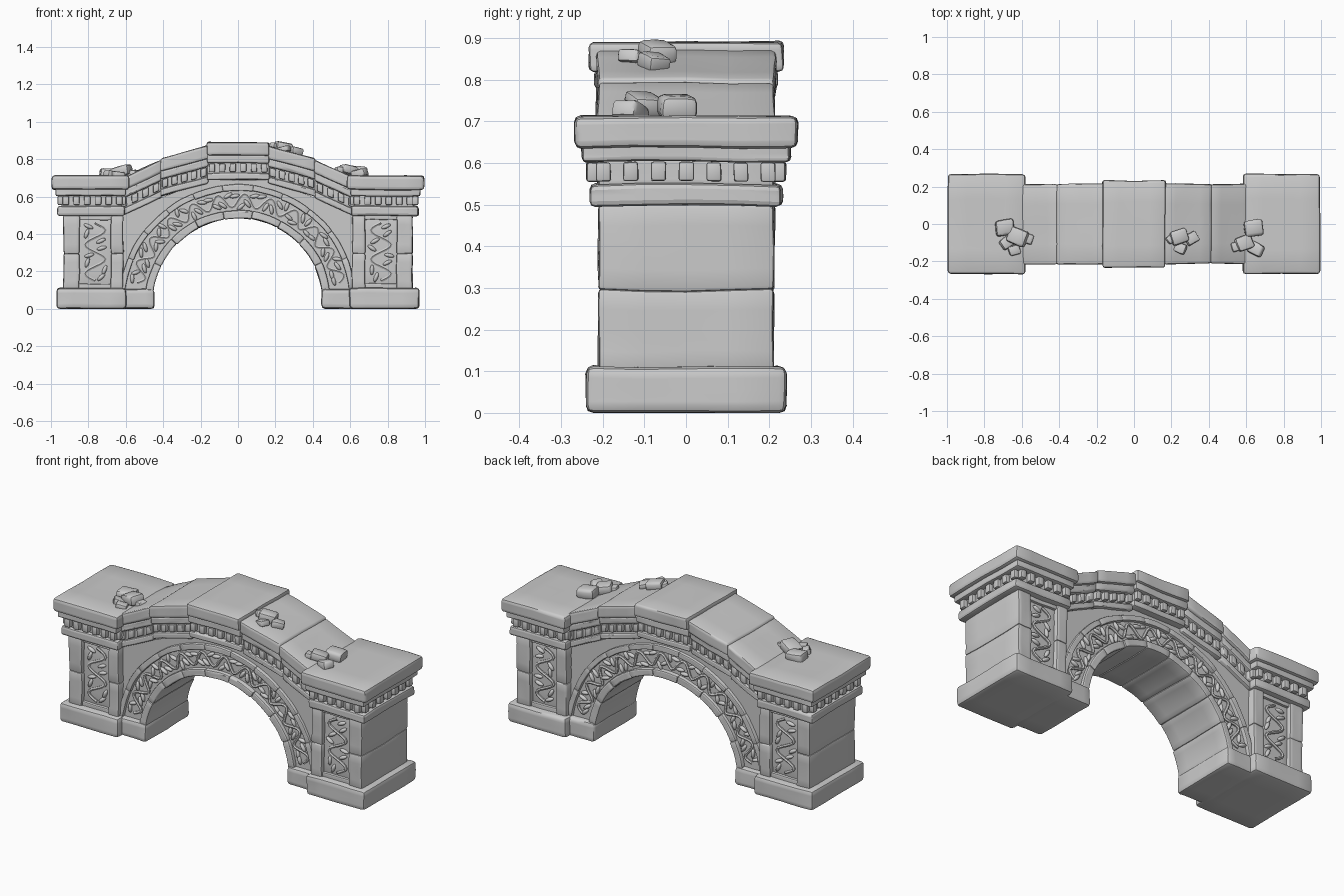
import bpy, bmesh, math, random
from mathutils import Vector, Matrix, noise

random.seed(4)
if "Cube" in bpy.data.objects:
    bpy.data.objects.remove(bpy.data.objects["Cube"])

grey = bpy.data.materials.new("weathered grey stone")
grey.use_nodes = True
grey.diffuse_color = (0.6, 0.6, 0.6, 1)
for node in grey.node_tree.nodes:
    if node.type == 'BSDF_PRINCIPLED':
        node.inputs["Base Color"].default_value = (0.6, 0.6, 0.6, 1)
        node.inputs["Roughness"].default_value = 0.9

ARCH_Z = 0.03


def finish(name, bm):
    """Turn a bmesh into a smooth-shaded stone object."""
    bmesh.ops.recalc_face_normals(bm, faces=bm.faces[:])
    mesh = bpy.data.meshes.new(name)
    bm.to_mesh(mesh)
    bm.free()
    mesh.materials.append(grey)
    mesh.shade_smooth()
    mesh.set_sharp_from_angle(angle=math.radians(42))
    obj = bpy.data.objects.new(name, mesh)
    bpy.context.scene.collection.objects.link(obj)


def add_stone(bm, lo, hi, warp=None, bevel=0.012, rough=0.005, cuts=3):
    """Add a rounded, worn block between two corners, optionally warped."""
    tmp = bmesh.new()
    bmesh.ops.create_cube(tmp, size=1)
    if cuts:
        bmesh.ops.subdivide_edges(tmp, edges=tmp.edges[:], cuts=cuts, use_grid_fill=True)
    sharp = [e for e in tmp.edges if e.calc_face_angle(0) > 1]
    for v in tmp.verts:
        p = Vector([a + (c + 0.5) * (b - a) for a, b, c in zip(lo, hi, v.co)])
        v.co = warp(p) if warp else p
    bmesh.ops.recalc_face_normals(tmp, faces=tmp.faces[:])
    bmesh.ops.bevel(tmp, geom=sharp, offset=bevel, segments=2, profile=0.5,
                    affect='EDGES', clamp_overlap=True)
    for v in tmp.verts:
        v.co += noise.noise_vector(v.co * 5) * rough + noise.noise_vector(v.co * 17) * rough * 0.5
        v.co.z = max(v.co.z, 0)
    mesh = bpy.data.meshes.new("scratch")
    tmp.to_mesh(mesh)
    tmp.free()
    bm.from_mesh(mesh)
    bpy.data.meshes.remove(mesh)


def mirrored(s):
    return lambda p: Vector((p.x * s, p.y, p.z))


def bent(p):
    """Map (angle, y, radius) onto the arch."""
    return Vector((p.z * math.cos(p.x), p.y, ARCH_Z + p.z * math.sin(p.x)))


# Pillars: plinth, coursed posts, recessed panel core and stacked capital
def build_pillar(side, s):
    m = mirrored(s)

    def part(name, boxes, **kw):
        bm = bmesh.new()
        for x0, x1, y, z0, z1 in boxes:
            add_stone(bm, (x0, -y, z0), (x1, y, z1), m, **kw)
        finish(side + "_" + name, bm)

    part("plinth", [(0.595, 0.97, 0.24, 0, 0.112), (0.447, 0.64, 0.2, 0, 0.107)], bevel=0.018)
    part("pillar_core", [(0.65, 0.87, 0.185, 0.1, 0.5)])
    part("pillar_posts", [(a, b, 0.21, z0, z1) for a, b in ((0.612, 0.68), (0.848, 0.933))
                          for z0, z1 in ((0.1, 0.296), (0.294, 0.5))], bevel=0.009)
    part("panel_rails", [(0.67, 0.86, 0.2, 0.1, 0.135), (0.67, 0.86, 0.2, 0.475, 0.5)], bevel=0.006)
    part("capital_neck", [(0.605, 0.965, 0.23, 0.497, 0.55)], bevel=0.016)
    part("capital_frieze", [(0.62, 0.942, 0.212, 0.54, 0.615)])
    part("capital_moulding", [(0.6, 0.975, 0.25, 0.603, 0.645)], bevel=0.014)
    part("capital_slab", [(0.582, 0.995, 0.267, 0.636, 0.712)], bevel=0.016)

    bm = bmesh.new()
    small = dict(bevel=0.006, rough=0.003, cuts=0)
    for i in range(6):
        x = 0.635 + i * 0.057
        for y in (-0.222, 0.222):
            add_stone(bm, (x - 0.017, y - 0.017, 0.556), (x + 0.017, y + 0.017, 0.602), m, **small)
    for i in range(7):
        y = -0.198 + i * 0.066
        for x in (0.615, 0.948):
            add_stone(bm, (x - 0.016, y - 0.018, 0.556), (x + 0.016, y + 0.018, 0.602), m, **small)
    finish(side + "_capital_dentils", bm)


build_pillar("left", 1)
build_pillar("right", -1)

# Spandrel wall: strip from the arch opening up to the sloping entablature
pairs = [((0.47, ARCH_Z), (0.64, ARCH_Z))]
for i in range(49):
    a = math.pi * i / 48
    x = 0.64 * math.cos(a)
    pairs.append(((0.47 * math.cos(a), ARCH_Z + 0.47 * math.sin(a)),
                  (x, 0.69 - max(0, abs(x) - 0.17) * 0.4)))
pairs.append(((-0.47, ARCH_Z), (-0.64, ARCH_Z)))
bm = bmesh.new()
rows = [[bm.verts.new((x, y, z)) for y in (-0.168, 0.168) for x, z in pair] for pair in pairs]
for (a, b, c, d), (e, f, g, h) in zip(rows, rows[1:]):
    for quad in ((a, b, f, e), (c, g, h, d), (a, e, g, c), (b, d, h, f)):
        bm.faces.new(quad)
bmesh.ops.remove_doubles(bm, verts=bm.verts[:], dist=0.0001)
finish("spandrel_wall", bm)


# Arch rings made of separate voussoirs
def ring(name, r0, r1, y, count, bevel):
    bm = bmesh.new()
    start, end = 0.13, math.pi - 0.13
    step = (end - start) / count
    for i in range(count):
        y2 = y + random.uniform(-0.004, 0.004)
        r = r0 + random.uniform(-0.003, 0.003)
        add_stone(bm, (start + i * step, -y2, r), (start + (i + 1) * step + 0.004, y2, r1),
                  bent, bevel=bevel, rough=0.004, cuts=4)
    finish(name, bm)


ring("arch_inner_rim", 0.455, 0.497, 0.19, 9, 0.009)
ring("arch_outer_moulding", 0.602, 0.634, 0.186, 11, 0.01)


# Carved relief: winding vine with leaves along a band on both faces
def carving(name, band, face_y, length, width):
    bm = bmesh.new()
    waves = max(2, round(length / 0.15))
    for side in (-1, 1):
        curve = bpy.data.curves.new("vine", 'CURVE')
        curve.dimensions = '3D'
        curve.bevel_depth = 0.009
        curve.bevel_resolution = 1
        count = waves * 12 + 1
        line = curve.splines.new('POLY')
        line.points.add(count - 1)
        for i, point in enumerate(line.points):
            t = i / (count - 1)
            x, z = band(t, width * 0.36 * math.sin(t * waves * math.tau))
            point.co = (x, side * face_y, z, 1)
        obj = bpy.data.objects.new("vine", curve)
        bpy.context.scene.collection.objects.link(obj)
        graph = bpy.context.evaluated_depsgraph_get()
        mesh = bpy.data.meshes.new_from_object(obj.evaluated_get(graph))
        bm.from_mesh(mesh)
        bpy.data.objects.remove(obj)
        bpy.data.meshes.remove(mesh)
        for i in range(waves * 4):
            t = (i + 0.5) / (waves * 4)
            away = -1 if math.sin(t * waves * math.tau) > 0 else 1
            x, z = band(t, away * width * random.uniform(0.15, 0.34))
            place = (Matrix.Translation((x, side * face_y, z))
                     @ Matrix.Rotation(random.uniform(0, math.pi), 4, 'Y')
                     @ Matrix.Diagonal((0.028, 0.013, 0.011, 1)))
            bmesh.ops.create_icosphere(bm, subdivisions=2, radius=1, matrix=place)
    finish(name, bm)


def arch_band(t, w):
    a = 0.2 + t * (math.pi - 0.4)
    return (0.55 + w) * math.cos(a), ARCH_Z + (0.55 + w) * math.sin(a)


carving("arch_carving", arch_band, 0.17, 1.6, 0.1)
for side, s in (("left", 1), ("right", -1)):
    carving(side + "_panel_carving", lambda t, w, s=s: (s * (0.764 + w), 0.15 + t * 0.31),
            0.187, 0.31, 0.15)


# Entablature: five stepped sections following the rise of the arch
def sloped(x0, z0, x1, z1, s):
    return lambda p: Vector((p.x * s, p.y, p.z + z0 + (p.x - x0) / (x1 - x0) * (z1 - z0)))


sections = [("centre", 1, (-0.168, 0.89, 0.168, 0.89), 0.018)]
for side, s in (("left", 1), ("right", -1)):
    sections += [(side + "_upper", s, (0.16, 0.873, 0.415, 0.803), 0),
                 (side + "_lower", s, (0.41, 0.797, 0.635, 0.692), 0)]
layers = (("slab", 0.214, -0.07, 0), ("moulding", 0.2, -0.112, -0.066),
          ("frieze", 0.172, -0.172, -0.1), ("fascia", 0.187, -0.202, -0.166))
for name, s, (x0, z0, x1, z1), extra in sections:
    warp = sloped(x0, z0, x1, z1, s)
    for layer, y, low, high in layers:
        bm = bmesh.new()
        add_stone(bm, (x0, -y - extra, low), (x1, y + extra, high), warp, bevel=0.011)
        finish(name + "_" + layer, bm)
    bm = bmesh.new()
    count = round((x1 - x0) / 0.055)
    for i in range(count):
        x = x0 + (i + 0.5) * (x1 - x0) / count
        for side in (-1, 1):
            y = side * (0.178 + extra)
            add_stone(bm, (x - 0.016, y - 0.016, -0.16), (x + 0.016, y + 0.016, -0.114),
                      warp, bevel=0.006, rough=0.003, cuts=0)
    finish(name + "_dentils", bm)


# Rubble lying on top
def rubble(name, pieces):
    bm = bmesh.new()
    for x, y, z, size, turn in pieces:
        spin = Matrix.Rotation(turn, 3, 'Z') @ Matrix.Rotation(turn * 0.6, 3, 'Y')
        half = Vector((size, size * 0.85, size * 0.55))
        add_stone(bm, -half, half, lambda p: spin @ p + Vector((x, y, z)),
                  bevel=size * 0.3, rough=0.008, cuts=1)
    finish(name, bm)


rubble("right_rubble", [(-0.69, -0.02, 0.725, 0.05, 0.1), (-0.62, -0.07, 0.735, 0.05, -0.4),
                        (-0.68, -0.1, 0.715, 0.035, 0.6), (-0.64, -0.14, 0.715, 0.03, 0.3),
                        (-0.57, -0.08, 0.725, 0.03, -0.3)])
rubble("left_rubble", [(0.64, -0.02, 0.735, 0.05, 0.15), (0.59, -0.1, 0.74, 0.045, 0.4),
                       (0.65, -0.13, 0.72, 0.04, -0.5), (0.55, -0.12, 0.74, 0.03, 0.3)])
rubble("upper_rubble", [(0.245, -0.07, 0.867, 0.045, 0.3), (0.31, -0.08, 0.845, 0.035, 0.5),
                        (0.25, -0.13, 0.855, 0.03, -0.4), (0.2, -0.08, 0.87, 0.025, 0.7)])
